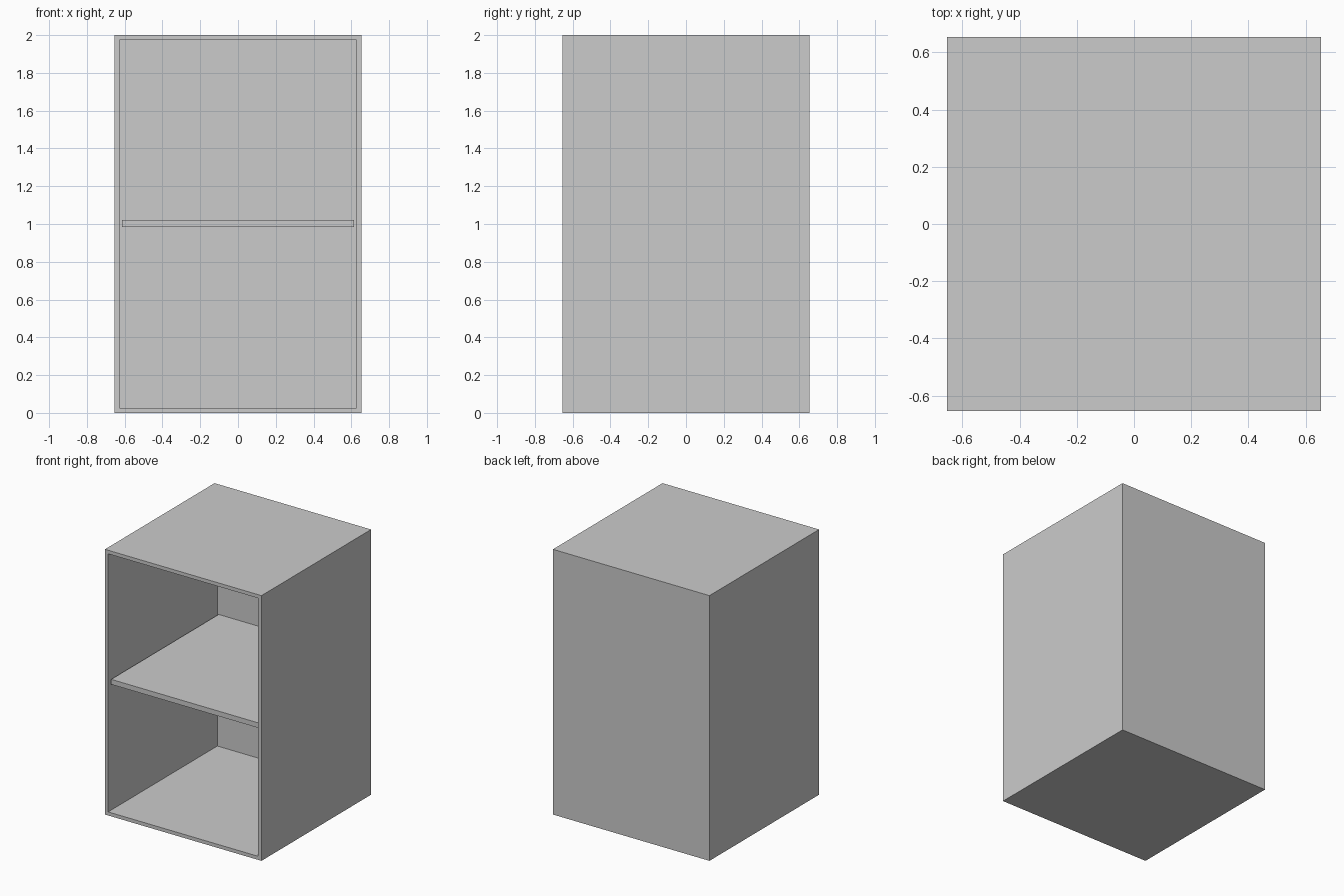
import bpy, bmesh
from mathutils import Vector

if "Cube" in bpy.data.objects:
    bpy.data.objects.remove(bpy.data.objects["Cube"])

W, H, T = 1.306, 2.0, 0.038   # width/depth, height, board thickness
BACK = 0.005                  # thin back panel
RECESS = 0.02                 # shelf set back from the front edge


def make_box(name, lo, hi, edit=None):
    lo, hi = Vector(lo), Vector(hi)
    bm = bmesh.new()
    bmesh.ops.create_cube(bm, size=1)
    for v in bm.verts:
        v.co = Vector(((lo[i] + hi[i]) / 2 + v.co[i] * (hi[i] - lo[i]) for i in range(3)))
    if edit:
        edit(bm)
    bmesh.ops.recalc_face_normals(bm, faces=bm.faces)
    mesh = bpy.data.meshes.new(name)
    bm.to_mesh(mesh)
    bm.free()
    obj = bpy.data.objects.new(name, mesh)
    bpy.context.collection.objects.link(obj)
    return obj


def hollow_front(bm):
    # Inset the front face and push it back to form the compartment
    bm.normal_update()
    front = min(bm.faces, key=lambda f: f.calc_center_median().y)
    bmesh.ops.inset_region(bm, faces=[front], thickness=T)
    ext = bmesh.ops.extrude_discrete_faces(bm, faces=[front])
    verts = ext["faces"][0].verts
    bmesh.ops.translate(bm, verts=list(verts), vec=(0, W - BACK, 0))


# Open-fronted cabinet body
h = W / 2
make_box("cabinet_body", (-h, -h, 0), (h, h, H), hollow_front)

# Middle shelf
make_box("middle_shelf", (-h + T, -h + RECESS, 1.003 - T / 2),
         (h - T, h - BACK, 1.003 + T / 2))
